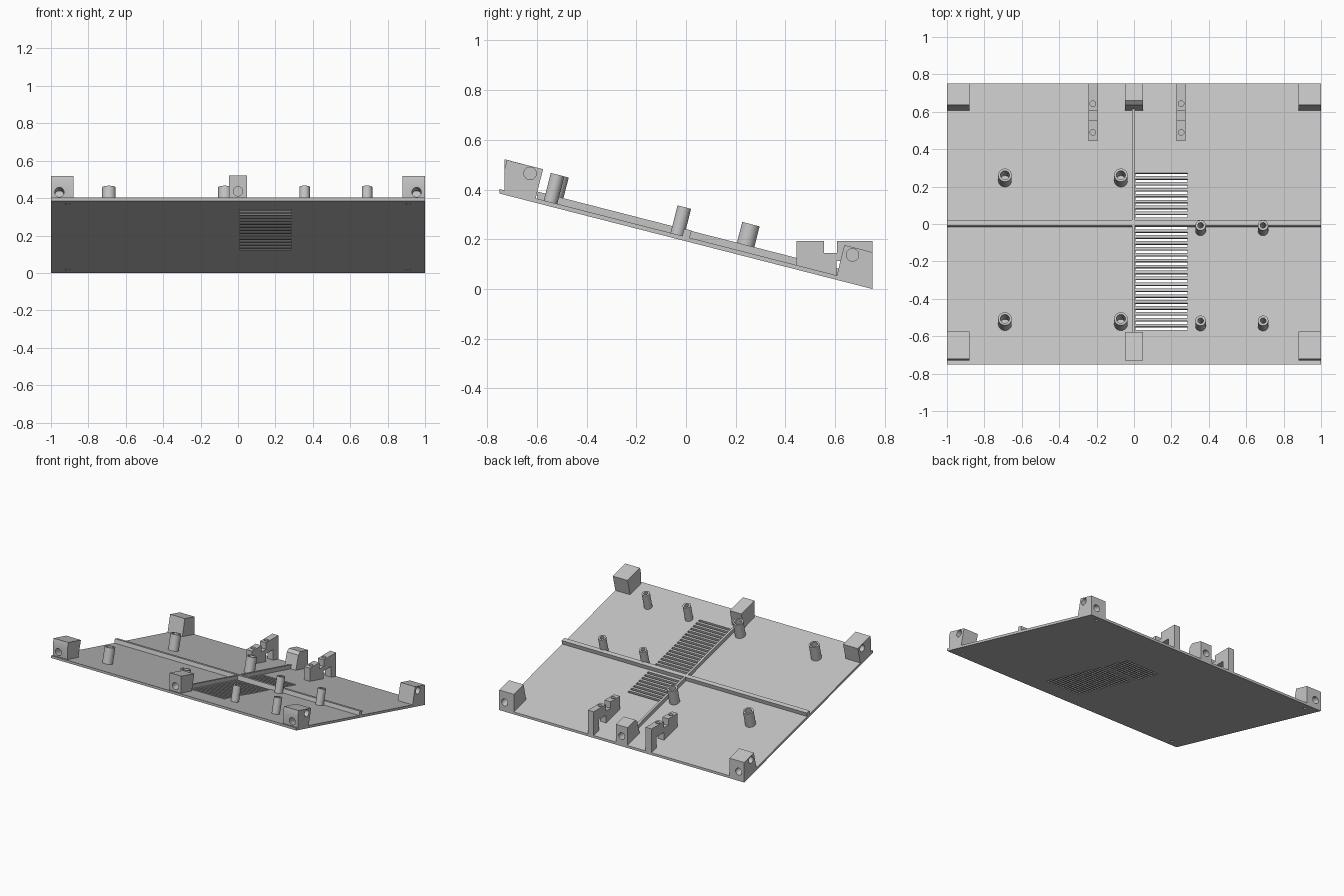
import bpy, bmesh, math
from mathutils import Matrix, Vector

cube = bpy.data.objects.get("Cube")
if cube:
    bpy.data.objects.remove(cube, do_unlink=True)

grey = bpy.data.materials.new("plain grey")
grey.use_nodes = True
grey.diffuse_color = (0.56, 0.56, 0.56, 1)
grey.node_tree.nodes["Principled BSDF"].inputs["Base Color"].default_value = grey.diffuse_color

# The panel slopes down towards the back
SLOPE = 0.384 / 1.5
THICK = 0.018
TILT = math.atan(SLOPE)
NORMAL = Vector((0, math.sin(TILT), math.cos(TILT)))
ALONG = Vector((0, math.cos(TILT), -math.sin(TILT)))
AXIS_X = Vector((1, 0, 0))
AXIS_Y = Vector((0, 1, 0))
AXIS_Z = Vector((0, 0, 1))


def under(y):
    return SLOPE * (0.75 - y)


def top(y):
    return under(y) + THICK


def finish(name, bm, material=grey):
    bmesh.ops.recalc_face_normals(bm, faces=bm.faces)
    mesh = bpy.data.meshes.new(name)
    bm.to_mesh(mesh)
    bm.free()
    obj = bpy.data.objects.new(name, mesh)
    bpy.context.collection.objects.link(obj)
    mesh.materials.append(material)
    return obj


def prism(name, x0, x1, profile):
    """Side profile of (y, z) points extruded from x0 to x1."""
    bm = bmesh.new()
    face = bm.faces.new([bm.verts.new((x0, y, z)) for y, z in profile])
    new = bmesh.ops.extrude_face_region(bm, geom=[face])["geom"]
    bmesh.ops.translate(bm, vec=(x1 - x0, 0, 0),
                        verts=[v for v in new if isinstance(v, bmesh.types.BMVert)])
    return finish(name, bm)


def add_cylinder(bm, start, axis, radius, length, sides=32):
    turn = AXIS_Z.rotation_difference(axis).to_matrix().to_4x4()
    place = Matrix.Translation(Vector(start) + axis * length / 2) @ turn
    bmesh.ops.create_cone(bm, cap_ends=True, segments=sides, radius1=radius,
                          radius2=radius, depth=length, matrix=place)


def drill(bm, centre, axis, radius, depth):
    """Blind hole tool, centred on a surface and reaching depth both ways."""
    add_cylinder(bm, Vector(centre) - axis * depth, axis, radius, 2 * depth)


def cut(obj, bm):
    tool = finish("cutter", bm)
    tool.hide_render = True
    mod = obj.modifiers.new("cut", 'BOOLEAN')
    mod.operation = 'DIFFERENCE'
    mod.solver = 'EXACT'
    mod.use_self = True
    mod.object = tool
    bpy.context.view_layer.objects.active = obj
    bpy.ops.object.modifier_apply(modifier=mod.name)
    bpy.data.objects.remove(tool, do_unlink=True)


def screw_holes(bm):
    for side in (-1, 1):
        for y in (-0.69, 0.69):
            drill(bm, (side * 0.91, y, under(y)), NORMAL, 0.013, 0.05)


# Base panel with vent slots and screw holes
panel = prism("base_panel", -1, 1, [(-0.75, under(-0.75)), (0.75, 0),
                                    (0.75, THICK), (-0.75, top(-0.75))])
tools = bmesh.new()
tilt_matrix = Matrix.Rotation(-TILT, 4, 'X')
for i in range(27):
    y = 0.262 - i * 0.0316
    if abs(y - 0.005) > 0.02:
        place = (Matrix.Translation((0.147, y, under(y) + THICK / 2)) @ tilt_matrix
                 @ Matrix.Diagonal((0.276, 0.017, 0.08, 1)))
        bmesh.ops.create_cube(tools, size=1, matrix=place)
screw_holes(tools)
cut(panel, tools)

# Stiffening ribs
RIB = 0.029
lean = RIB * SLOPE
prism("cross_rib", -1, 1, [(-0.015, top(-0.015)), (0.015, top(0.015)),
                           (0.015 + lean, top(0.015) + RIB), (-0.015 + lean, top(-0.015) + RIB)])
prism("long_rib", -0.01, 0.006, [(-0.6, top(-0.6)), (0.62, top(0.62)),
                                 (0.62, top(0.62) + RIB), (-0.6, top(-0.6) + RIB)])

# Corner blocks, mirrored left and right
front_profile = [(-0.73, top(-0.73)), (-0.605, top(-0.605)), (-0.575, 0.482),
                 (-0.721, 0.519), (-0.73, 0.482)]
back_profile = [(0.607, top(0.607)), (0.75, THICK), (0.75, 0.148), (0.637, 0.177)]
for side, word in ((-1, "right"), (1, "left")):
    xs = sorted((side * 0.88, side))
    block = prism("front_block_" + word, *xs, front_profile)
    tools = bmesh.new()
    drill(tools, (side * 0.955, -0.73, 0.432), ALONG, 0.025, 0.07)
    drill(tools, (side, -0.627, 0.465), AXIS_X, 0.025, 0.06)
    screw_holes(tools)
    cut(block, tools)

    block = prism("back_block_" + word, *xs, back_profile)
    tools = bmesh.new()
    drill(tools, (side * 0.955, 0.75, 0.068), ALONG, 0.025, 0.06)
    drill(tools, (side, 0.67, 0.137), AXIS_X, 0.025, 0.05)
    screw_holes(tools)
    cut(block, tools)

# Middle blocks
block = prism("front_middle_block", -0.047, 0.047,
              [(-0.73, top(-0.73)), (-0.605, top(-0.605)), (-0.577, 0.482), (-0.73, 0.522)])
tools = bmesh.new()
drill(tools, (0, -0.73, 0.436), AXIS_Y, 0.025, 0.07)
cut(block, tools)
block = prism("back_middle_block", -0.047, 0.047,
              [(0.607, top(0.607)), (0.75, THICK), (0.75, 0.15), (0.66, 0.173), (0.637, 0.155)])
tools = bmesh.new()
drill(tools, (0, 0.75, 0.075), AXIS_Y, 0.025, 0.06)
cut(block, tools)

# Notched arch brackets at the back edge
bracket_profile = [(0.445, top(0.445)), (0.605, top(0.605)), (0.605, 0.112), (0.69, 0.112),
                   (0.69, top(0.69)), (0.75, THICK), (0.75, 0.193), (0.607, 0.193),
                   (0.607, 0.145), (0.555, 0.145), (0.555, 0.193), (0.445, 0.193)]
for x, word in ((-0.22, "right"), (0.252, "left")):
    bracket = prism("bracket_" + word, x - 0.024, x + 0.024, bracket_profile)
    tools = bmesh.new()
    for y in (0.49, 0.643):
        drill(tools, (x, y, 0.193), AXIS_Z, 0.015, 0.05)
    cut(bracket, tools)

# Hollow standoffs, square to the panel
LENGTH = 0.114


def standoff(name, x, y, outer, inner):
    base = Vector((x, y, top(y)))
    bm = bmesh.new()
    add_cylinder(bm, base, NORMAL, outer, LENGTH)
    post = finish(name, bm)
    tools = bmesh.new()
    drill(tools, base + NORMAL * LENGTH, NORMAL, inner, LENGTH - 0.01)
    cut(post, tools)


for x in (-0.69, -0.07):
    for y in (0.233, -0.535):
        standoff("large_standoff", x, y, 0.036, 0.024)
for x in (0.356, 0.69):
    for y in (-0.035, -0.545):
        standoff("small_standoff", x, y, 0.028, 0.015)

# Smooth round walls, sharp edges kept
for obj in bpy.context.scene.objects:
    if obj.type == 'MESH':
        bpy.ops.object.select_all(action='DESELECT')
        obj.select_set(True)
        bpy.context.view_layer.objects.active = obj
        bpy.ops.object.shade_smooth_by_angle(angle=math.radians(30))
